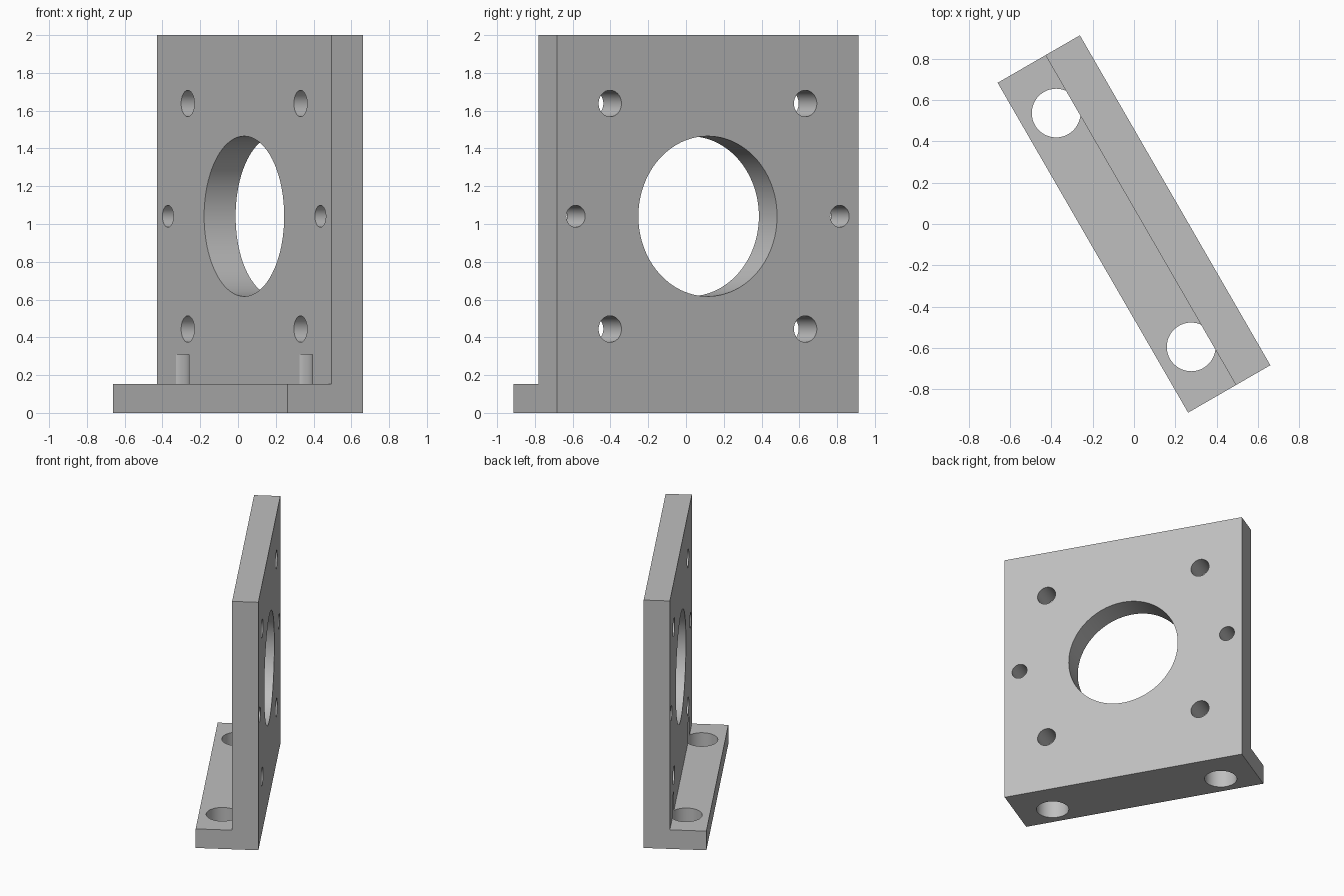
import bpy
import bmesh
from math import pi, radians

cube = bpy.data.objects.get("Cube")
if cube:
    bpy.data.objects.remove(cube, do_unlink=True)

HALF_LEN = 0.9226      # half length of the bracket
HALF_WID = 0.23        # half depth of the foot
PLATE_X = 0.0375       # inner face of the upright plate
FOOT_TOP = 0.154
HEIGHT = 2.0
BORE_Z = 1.041

grey = bpy.data.materials.new("plain grey")
grey.use_nodes = True
colour = (0.52, 0.52, 0.52, 1)
grey.diffuse_color = colour
grey.node_tree.nodes["Principled BSDF"].inputs["Base Color"].default_value = colour

# L-shaped body: profile extruded along its length
profile = [(-HALF_WID, 0), (HALF_WID, 0), (HALF_WID, HEIGHT),
           (PLATE_X, HEIGHT), (PLATE_X, FOOT_TOP), (-HALF_WID, FOOT_TOP)]
bm = bmesh.new()
face = bm.faces.new([bm.verts.new((x, -HALF_LEN, z)) for x, z in profile])
side = bmesh.ops.extrude_face_region(bm, geom=[face])
moved = [v for v in side["geom"] if isinstance(v, bmesh.types.BMVert)]
bmesh.ops.translate(bm, verts=moved, vec=(0, 2 * HALF_LEN, 0))
bmesh.ops.recalc_face_normals(bm, faces=bm.faces)
mesh = bpy.data.meshes.new("angle_bracket")
bm.to_mesh(mesh)
bm.free()
bracket = bpy.data.objects.new("angle_bracket", mesh)
bpy.context.collection.objects.link(bracket)
mesh.materials.append(grey)


def drill(name, location, radius, depth, along_x=True, sides=48):
    """Cut one round hole and discard the cutter."""
    bpy.ops.mesh.primitive_cylinder_add(
        vertices=sides, radius=radius, depth=depth, location=location,
        rotation=(0, pi / 2 if along_x else 0, 0))
    cutter = bpy.context.object
    cutter.name = name
    cutter.hide_render = True
    cutter.data.materials.append(grey)
    mod = bracket.modifiers.new(name, "BOOLEAN")
    mod.operation = "DIFFERENCE"
    mod.solver = "EXACT"
    mod.object = cutter
    bpy.context.view_layer.objects.active = bracket
    bpy.ops.object.modifier_apply(modifier=name)
    bpy.data.objects.remove(cutter, do_unlink=True)


# Holes through the upright plate
plate_mid = (PLATE_X + HALF_WID) / 2
drill("centre_bore", (plate_mid, 0, BORE_Z), 0.424, 0.4, sides=96)
for s in (-1, 1):
    drill("side_hole", (plate_mid, s * 0.807, BORE_Z), 0.058, 0.4)
    for t in (-1, 1):
        drill("corner_hole", (plate_mid, s * 0.597, BORE_Z + t * 0.597), 0.07, 0.4)
    # Foot holes also notch the plate just above the foot
    drill("foot_hole", (-0.058, s * 0.654, 0.11), 0.118, 0.4, along_x=False)

# Turn the bracket and shade the bores smoothly
bracket.rotation_euler.z = radians(30)
bpy.ops.object.select_all(action="DESELECT")
bracket.select_set(True)
bpy.context.view_layer.objects.active = bracket
bpy.ops.object.shade_smooth_by_angle(angle=radians(30))
